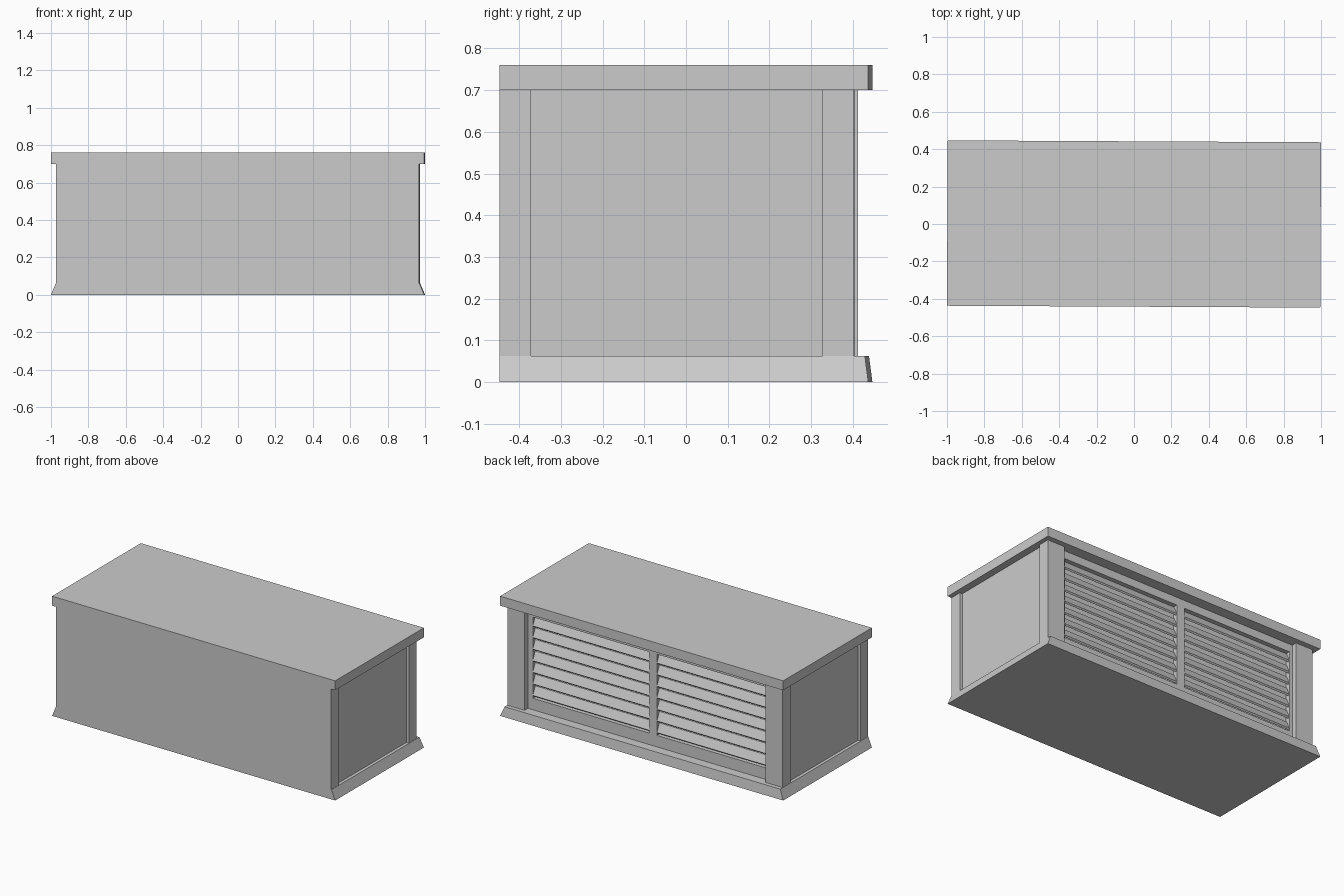
import bpy, math
from mathutils import Matrix

if "Cube" in bpy.data.objects:
    bpy.data.objects.remove(bpy.data.objects["Cube"])

TURN = Matrix.Rotation(-0.005, 4, 'Z')   # the whole cabinet is turned very slightly
HX, HY = 0.998, 0.442                    # half length, half depth


def add_mesh(name, verts, faces):
    mesh = bpy.data.meshes.new(name)
    mesh.from_pydata(verts, [], faces)
    mesh.transform(TURN)
    mesh.update()
    obj = bpy.data.objects.new(name, mesh)
    bpy.context.collection.objects.link(obj)
    return obj


def block(name, bottom, top, z0, z1):
    """Box or frustum from two (x0, x1, y0, y1) rectangles."""
    verts = []
    for (x0, x1, y0, y1), z in ((bottom, z0), (top, z1)):
        verts += [(x0, y0, z), (x1, y0, z), (x1, y1, z), (x0, y1, z)]
    faces = [(3, 2, 1, 0), (4, 5, 6, 7), (0, 1, 5, 4),
             (1, 2, 6, 5), (2, 3, 7, 6), (3, 0, 4, 7)]
    return add_mesh(name, verts, faces)


def box(name, x0, x1, y0, y1, z0, z1):
    return block(name, (x0, x1, y0, y1), (x0, x1, y0, y1), z0, z1)


def slat(name, x0, x1, profile):
    """Extrude a (y, z) profile along x."""
    n = len(profile)
    verts = [(x, y, z) for x in (x0, x1) for y, z in profile]
    faces = [tuple(range(n)), tuple(reversed(range(n, 2 * n)))]
    faces += [(i, i + n, (i + 1) % n + n, (i + 1) % n) for i in range(n)]
    return add_mesh(name, verts, faces)


# Top slab and flared base
box("top_slab", -HX, HX, -HY, HY, 0.70, 0.76)
block("flared_base", (-HX, HX, -HY, HY),
      (-0.972, 0.972, -HY, HY - 0.008), 0, 0.062)

# Core forms the recessed side panels and the flat front
box("body_core", -0.952, 0.952, -HY, 0.342, 0.062, 0.70)

# Corner posts
for side, s in (("right", 1), ("left", -1)):
    xs = sorted((s * 0.85, s * 0.97))
    box(f"plain_face_post_{side}", *xs, -HY, -0.367, 0.062, 0.70)
    box(f"louver_face_post_{side}", *xs, 0.332, 0.408, 0.062, 0.70)

# Door frame: rails, outer stiles and centre stile
Y0, Y1 = 0.342, 0.374
box("bottom_rail", -0.85, 0.85, Y0, Y1, 0.062, 0.135)
box("top_rail", -0.85, 0.85, Y0, Y1, 0.65, 0.70)
box("stile_right", 0.815, 0.85, Y0, Y1, 0.135, 0.65)
box("stile_left", -0.85, -0.828, Y0, Y1, 0.135, 0.65)
box("centre_stile", -0.06, -0.004, Y0, Y1, 0.135, 0.65)

# Sloping louvers in both doors
COUNT = 7
STEP = (0.65 - 0.135) / COUNT
for door, x0, x1 in (("right", -0.004, 0.815), ("left", -0.828, -0.06)):
    for i in range(COUNT):
        z = 0.135 + i * STEP
        slat(f"louver_{door}_{i + 1}", x0, x1,
             [(0.342, z + 0.058), (0.366, z + 0.010),
              (0.374, z + 0.018), (0.350, z + 0.070), (0.342, z + 0.070)])
